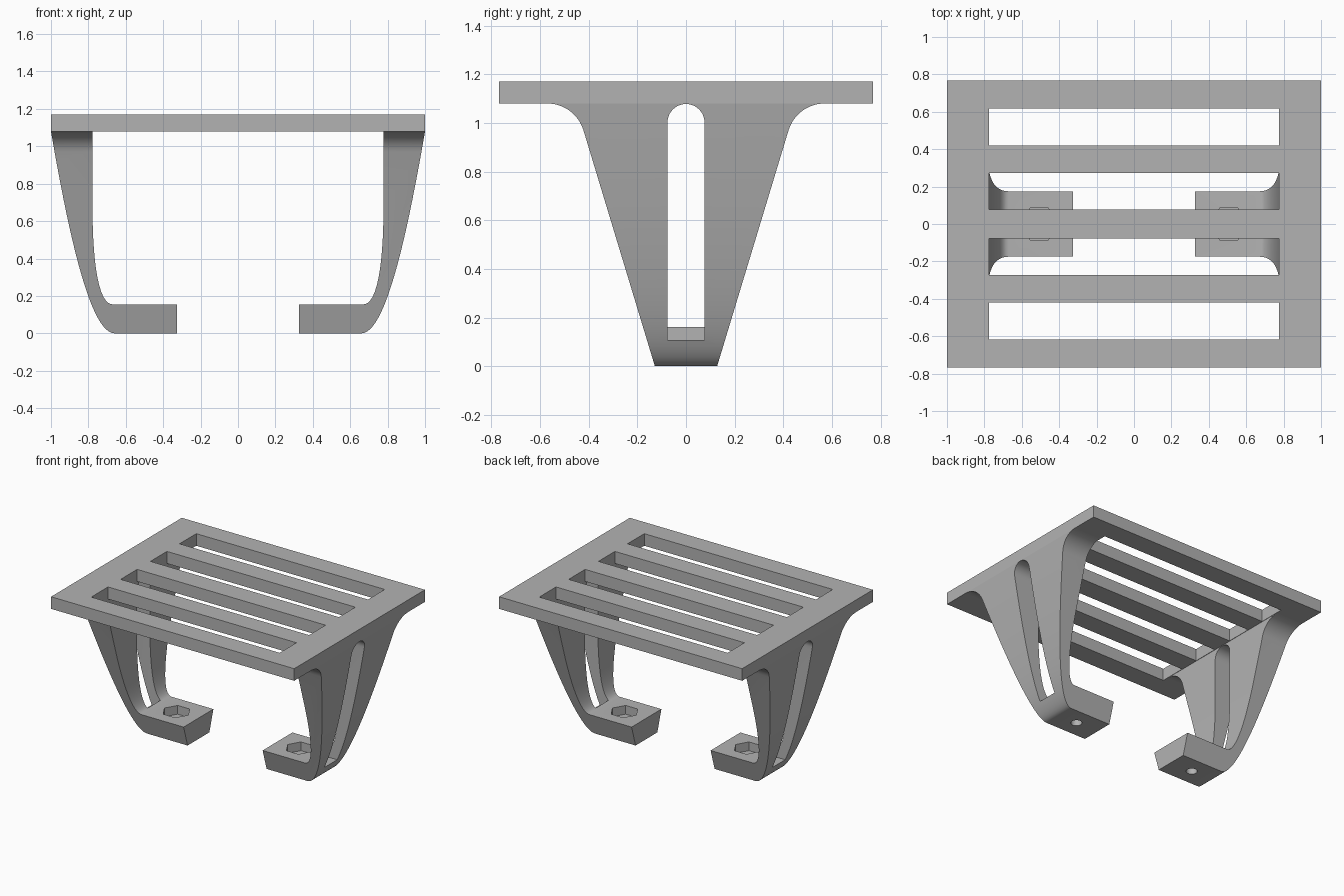
import bpy, bmesh, math
from mathutils import Vector, Matrix
from mathutils.geometry import interpolate_bezier

cube = bpy.data.objects.get("Cube")
if cube:
    bpy.data.objects.remove(cube, do_unlink=True)

GREY = (0.45, 0.45, 0.45, 1)
grey = bpy.data.materials.new("plain grey")
grey.use_nodes = True
grey.diffuse_color = GREY
grey.node_tree.nodes["Principled BSDF"].inputs["Base Color"].default_value = GREY

TOP, UNDER = 1.17, 1.08
WIDTH, DEPTH = 1.0, 0.768


def prism(name, points, axis, lo, hi):
    """Extrude a 2D outline along an axis; the outline uses the other two axes in order."""
    def place(p, d):
        c = list(p)
        c.insert(axis, d)
        return c
    bm = bmesh.new()
    face = bm.faces.new([bm.verts.new(place(p, lo)) for p in points])
    new = bmesh.ops.extrude_face_region(bm, geom=[face])["geom"]
    shift = Vector(place((0, 0), hi - lo))
    bmesh.ops.translate(bm, vec=shift, verts=[v for v in new if isinstance(v, bmesh.types.BMVert)])
    bmesh.ops.recalc_face_normals(bm, faces=bm.faces)
    mesh = bpy.data.meshes.new(name)
    bm.to_mesh(mesh)
    bm.free()
    mesh.materials.append(grey)
    obj = bpy.data.objects.new(name, mesh)
    bpy.context.collection.objects.link(obj)
    return obj


def rect(a0, a1, b0, b1):
    return [(a0, b0), (a1, b0), (a1, b1), (a0, b1)]


def arc(ca, cb, r, start, end, n):
    steps = [math.radians(start + (end - start) * i / n) for i in range(n + 1)]
    return [(ca + r * math.cos(t), cb + r * math.sin(t)) for t in steps]


def bezier(*pts, n=20):
    return [tuple(p) for p in interpolate_bezier(*[Vector(p) for p in pts], n)]


def cut(obj, tools, operation="DIFFERENCE"):
    """Apply boolean tools to an object and discard them."""
    for tool in tools:
        tool.hide_render = True
        mod = obj.modifiers.new("cut", "BOOLEAN")
        mod.operation, mod.solver, mod.object = operation, "EXACT", tool
    graph = bpy.context.evaluated_depsgraph_get()
    mesh = bpy.data.meshes.new_from_object(obj.evaluated_get(graph))
    obj.modifiers.clear()
    obj.data = mesh
    for tool in tools:
        bpy.data.objects.remove(tool, do_unlink=True)


def smooth(obj):
    obj.data.shade_smooth()
    obj.data.set_sharp_from_angle(angle=math.radians(30))


# Slatted top plate
plate = prism("top_plate", rect(-WIDTH, WIDTH, -DEPTH, DEPTH), 2, UNDER, TOP)
slots = []
for side in (-1, 1):
    for near, far in ((0.078, 0.272), (0.42, 0.617)):
        ys = sorted((side * near, side * far))
        slots.append(prism("slot_cutter", rect(-0.775, 0.775, *ys), 2, 1.0, 1.3))
cut(plate, slots)

# Leg: curved front outline with a flat foot
outer = bezier((1, UNDER), (0.92, 0.62), (0.80, 0), (0.66, 0), n=28)
inner = bezier((0.67, 0.155), (0.75, 0.155), (0.778, 0.4), (0.778, 0.68))
outline = outer + [(0.325, 0), (0.325, 0.155)] + inner + [(0.778, UNDER)]
leg = prism("left_leg", outline, 1, -0.7, 0.7)

# Tapered side outline, flared where it meets the plate
slope = math.degrees(math.atan2(0.302, 0.977))
flare = arc(0.57, 0.925, 0.155, 180 - slope, 90, 12)
flare = [(y, z) for y, z in flare]
flare = [(0.128, 0)] + arc(0.57, 0.925, 0.155, 180 - slope, 90, 12)
taper = flare + [(0.57, 1.2), (-0.57, 1.2)] + [(-y, z) for y, z in reversed(flare)]
cut(leg, [prism("taper_cutter", taper, 0, 0.2, 1.1)], "INTERSECT")

# Round-topped slot, hexagonal nut pocket and bolt hole
slot = [(-0.076, 0.107), (0.076, 0.107)] + arc(0, 1.002, 0.076, 0, 180, 20)
cut(leg, [
    prism("leg_slot_cutter", slot, 0, 0.69, 1.1),
    prism("nut_cutter", arc(0.507, 0, 0.098, 0, 300, 5), 2, 0.09, 0.3),
    prism("bolt_cutter", arc(0.507, 0, 0.038, 0, 345, 23), 2, -0.1, 0.12),
])
smooth(leg)

# Mirrored leg
other = bpy.data.objects.new("right_leg", leg.data.copy())
other.data.transform(Matrix.Scale(-1, 4, Vector((1, 0, 0))))
other.data.flip_normals()
bpy.context.collection.objects.link(other)
smooth(other)
